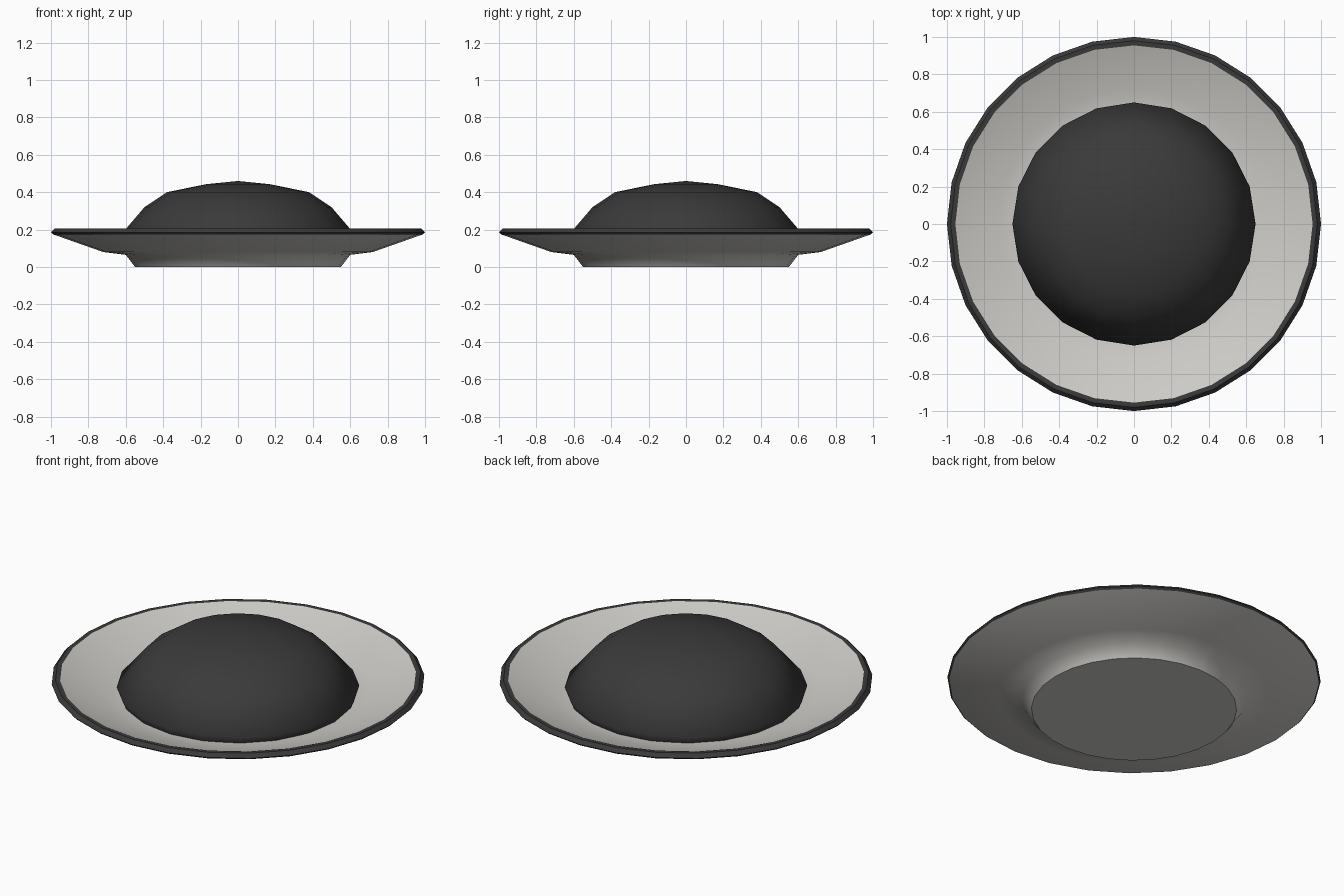
import bpy, bmesh, math

if "Cube" in bpy.data.objects:
    bpy.data.objects.remove(bpy.data.objects["Cube"])


def material(name, rgb):
    m = bpy.data.materials.new(name)
    m.diffuse_color = (*rgb, 1.0)
    m.use_nodes = True
    m.node_tree.nodes["Principled BSDF"].inputs["Base Color"].default_value = m.diffuse_color
    return m


def lathe(name, profile, sides, mat, angle):
    """Spin (radius, z) points, listed from the top down, around the z axis."""
    bm = bmesh.new()
    rings = []
    for r, z in profile:
        if r == 0:
            rings.append([bm.verts.new((0, 0, z))] * sides)
        else:
            rings.append([bm.verts.new((r * math.cos(2 * math.pi * i / sides),
                                        r * math.sin(2 * math.pi * i / sides), z))
                          for i in range(sides)])
    for a, b in zip(rings, rings[1:]):
        for i in range(sides):
            j = (i + 1) % sides
            corners = list(dict.fromkeys((a[i], b[i], b[j], a[j])))
            bm.faces.new(corners)
    mesh = bpy.data.meshes.new(name)
    bm.to_mesh(mesh)
    bm.free()
    mesh.materials.append(mat)
    obj = bpy.data.objects.new(name, mesh)
    bpy.context.collection.objects.link(obj)
    bpy.ops.object.select_all(action='DESELECT')
    obj.select_set(True)
    bpy.context.view_layer.objects.active = obj
    bpy.ops.object.shade_smooth_by_angle(angle=math.radians(angle))
    return obj


glaze = material("pale grey glaze", (0.62, 0.61, 0.58))
dark = material("charcoal", (0.042, 0.042, 0.042))

# Eating surface of the plate
lathe("plate_top", [(0.955, 0.205), (0.72, 0.115), (0.6, 0.1), (0, 0.1)][::-1],
      28, glaze, 48)

# Underside with the raised foot
lathe("plate_underside", [(0.99, 0.175), (0.72, 0.08), (0.6, 0.065), (0.55, 0), (0, 0)],
      28, glaze, 48)

# Dark bevelled band around the edge
lathe("plate_rim", [(0.955, 0.205), (0.98, 0.206), (1.0, 0.185), (0.99, 0.175)],
      28, dark, 30)

# Domed mound resting in the plate
lathe("mound", [(0, 0.46), (0.17, 0.443), (0.38, 0.4), (0.5, 0.32),
                (0.65, 0.145), (0.63, 0.1)], 20, dark, 65)
